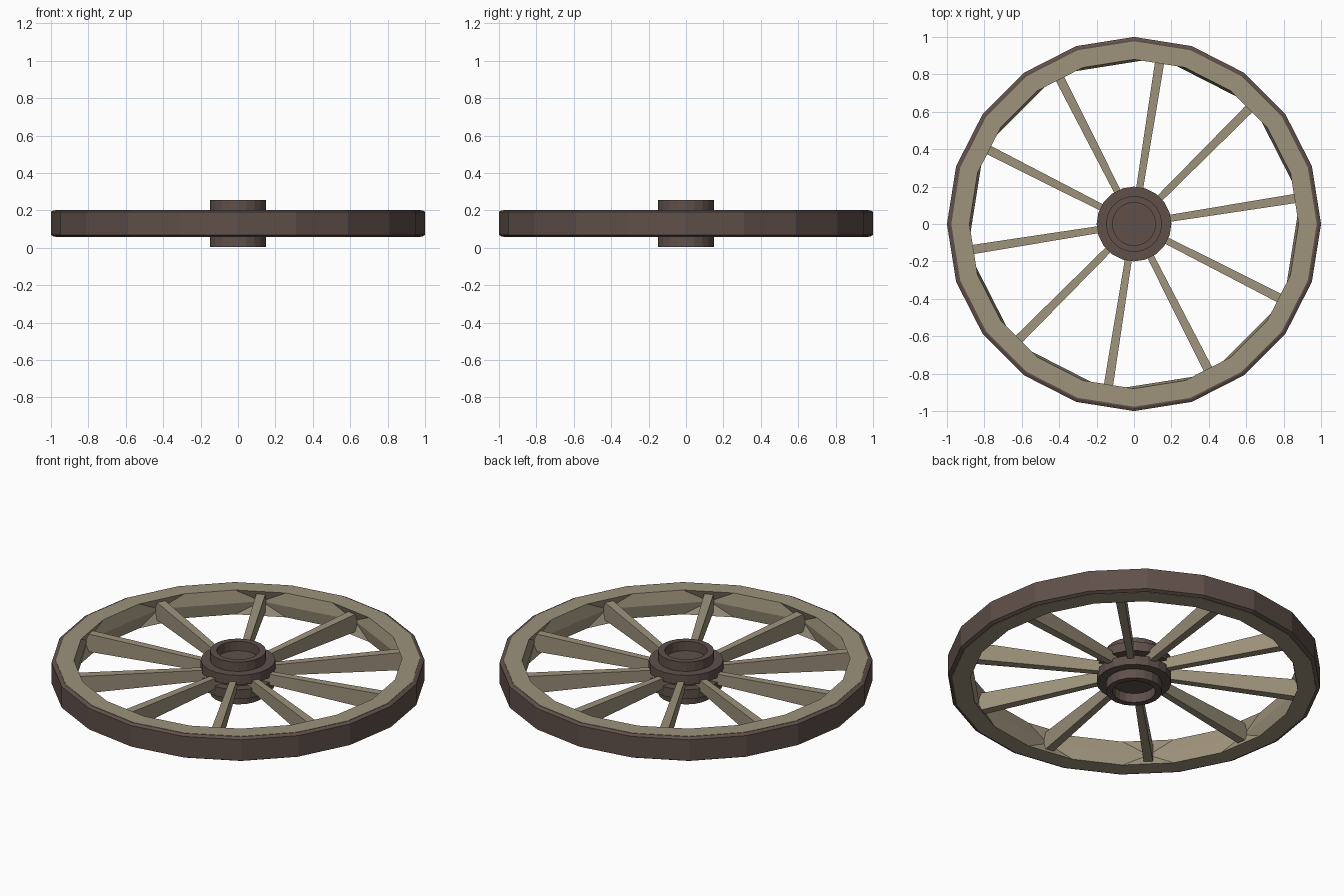
import bpy, bmesh
from math import cos, sin, radians, pi

if "Cube" in bpy.data.objects:
    bpy.data.objects.remove(bpy.data.objects["Cube"])

N = 20          # rim sides
MID = 0.13      # mid height of the wheel


def material(name, col):
    m = bpy.data.materials.new(name)
    m.diffuse_color = (*col, 1)
    m.use_nodes = True
    m.node_tree.nodes["Principled BSDF"].inputs["Base Color"].default_value = m.diffuse_color
    return m


wood = material("wood", (0.34, 0.29, 0.20))
iron = material("dark_iron", (0.115, 0.08, 0.068))


def finish(name, bm, mat):
    bmesh.ops.recalc_face_normals(bm, faces=bm.faces)
    me = bpy.data.meshes.new(name)
    bm.to_mesh(me)
    bm.free()
    me.materials.append(mat)
    ob = bpy.data.objects.new(name, me)
    bpy.context.collection.objects.link(ob)
    return ob


def ring(bm, r, z, offset=0.0, r2=None):
    # r2 gives every second corner its own radius
    out = []
    for i in range(N):
        a = 2 * pi * i / N + offset
        q = r2 if (r2 and i % 2) else r
        out.append(bm.verts.new((q * cos(a), q * sin(a), z)))
    return out


def bridge(bm, a, b):
    for i in range(N):
        j = (i + 1) % N
        bm.faces.new((a[i], a[j], b[j], b[i]))


def zigzag(bm, a, b):
    # b is turned half a step from a, so the band is triangles
    for i in range(N):
        j = (i + 1) % N
        bm.faces.new((a[i], a[j], b[i]))
        bm.faces.new((b[i], a[j], b[j]))


def lathe(name, profile, mat, closed=False):
    bm = bmesh.new()
    rings = [ring(bm, r, z) for r, z in profile]
    for a, b in zip(rings, rings[1:]):
        bridge(bm, a, b)
    if closed:
        bridge(bm, rings[-1], rings[0])
    else:
        bm.faces.new(rings[0])
        bm.faces.new(rings[-1])
    return finish(name, bm, mat)


# iron tyre with a small chamfer
lathe("tyre", [(0.975, 0.06), (0.985, 0.06), (1.0, 0.068), (1.0, 0.192),
               (0.985, 0.20), (0.975, 0.20)], iron, closed=True)

# wooden rim: inner wall bulges to straight felloes between the spokes
bm = bmesh.new()
out_lo, out_hi = ring(bm, 0.977, 0.058), ring(bm, 0.977, 0.202)
in_lo, in_hi = ring(bm, 0.88, 0.058), ring(bm, 0.88, 0.202)
mid = ring(bm, 0.90, MID, radians(9), 0.856)
bridge(bm, out_lo, out_hi)
bridge(bm, out_hi, in_hi)
bridge(bm, out_lo, in_lo)
zigzag(bm, in_hi, mid)
zigzag(bm, in_lo, mid)
finish("rim", bm, wood)

# hub with two collars and a recess at each end
half = [(0.15, 0.015), (0.20, 0.015), (0.20, 0.07), (0.15, 0.07),
        (0.15, 0.125), (0.115, 0.125), (0.115, 0.07)]
profile = [(r, 0.13 - z) for r, z in reversed(half)] + [(r, 0.13 + z) for r, z in half]
lathe("hub", profile, iron)

# ten tapered spokes
for k in range(10):
    bm = bmesh.new()
    ends = []
    for x, w, h in ((0.13, 0.036, 0.06), (0.895, 0.05, 0.105)):
        ends.append([bm.verts.new((x, sy * w / 2, MID + sz * h / 2))
                     for sy, sz in ((-1, -1), (1, -1), (1, 1), (-1, 1))])
    a, b = ends
    bm.faces.new(a)
    bm.faces.new(b)
    for i in range(4):
        j = (i + 1) % 4
        bm.faces.new((a[i], a[j], b[j], b[i]))
    finish(f"spoke_{k + 1}", bm, wood).rotation_euler.z = radians(9 + 36 * k)
